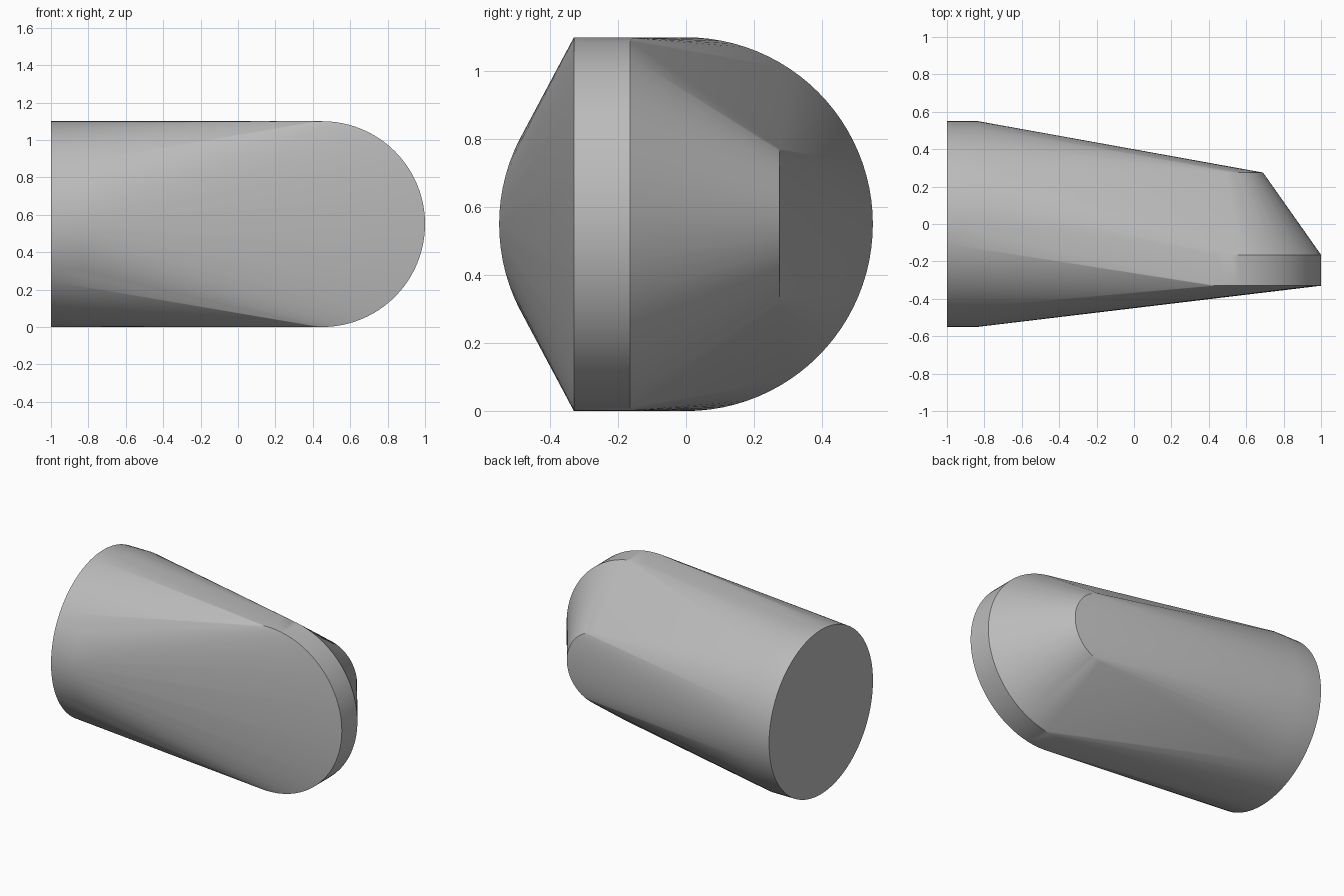
import bpy, bmesh, math

cube = bpy.data.objects.get("Cube")
if cube:
    bpy.data.objects.remove(cube, do_unlink=True)

SEGMENTS = 96
RADIUS = 0.55
NOSE_X = 0.45

grey = bpy.data.materials.new("light grey")
grey.use_nodes = True
colour = (0.5, 0.5, 0.5, 1)
grey.diffuse_color = colour
grey.node_tree.nodes["Principled BSDF"].inputs["Base Color"].default_value = colour

bm = bmesh.new()


def ring(place, radius):
    """Add a circle of points, placed by a function of its two offsets."""
    for i in range(SEGMENTS):
        a = math.tau * i / SEGMENTS
        bm.verts.new(place(radius * math.cos(a), radius * math.sin(a)))


# Round base: a short cylinder lying along x
for x in (-1.0, -0.835):
    ring(lambda u, v: (x, u, RADIUS + v), RADIUS)

# Nose: a disc lying along y, tapering to a smaller flat at the back
for y, radius in ((-0.33, RADIUS), (-0.165, RADIUS), (0.275, 0.24)):
    ring(lambda u, v: (NOSE_X + u, y, RADIUS + v), radius)

# Skin stretched tightly over base and nose
hull = bmesh.ops.convex_hull(bm, input=bm.verts[:])
unused = {g for g in hull["geom_interior"] + hull["geom_unused"]
          if isinstance(g, bmesh.types.BMVert)}
bmesh.ops.delete(bm, geom=list(unused), context="VERTS")
bmesh.ops.dissolve_limit(bm, angle_limit=0.001, verts=bm.verts[:], edges=bm.edges[:])
bmesh.ops.recalc_face_normals(bm, faces=bm.faces[:])

mesh = bpy.data.meshes.new("tapered_body")
bm.to_mesh(mesh)
bm.free()
mesh.materials.append(grey)
body = bpy.data.objects.new("tapered_body", mesh)
bpy.context.collection.objects.link(body)

bpy.ops.object.select_all(action="DESELECT")
body.select_set(True)
bpy.context.view_layer.objects.active = body
bpy.ops.object.shade_smooth_by_angle(angle=math.radians(30))
